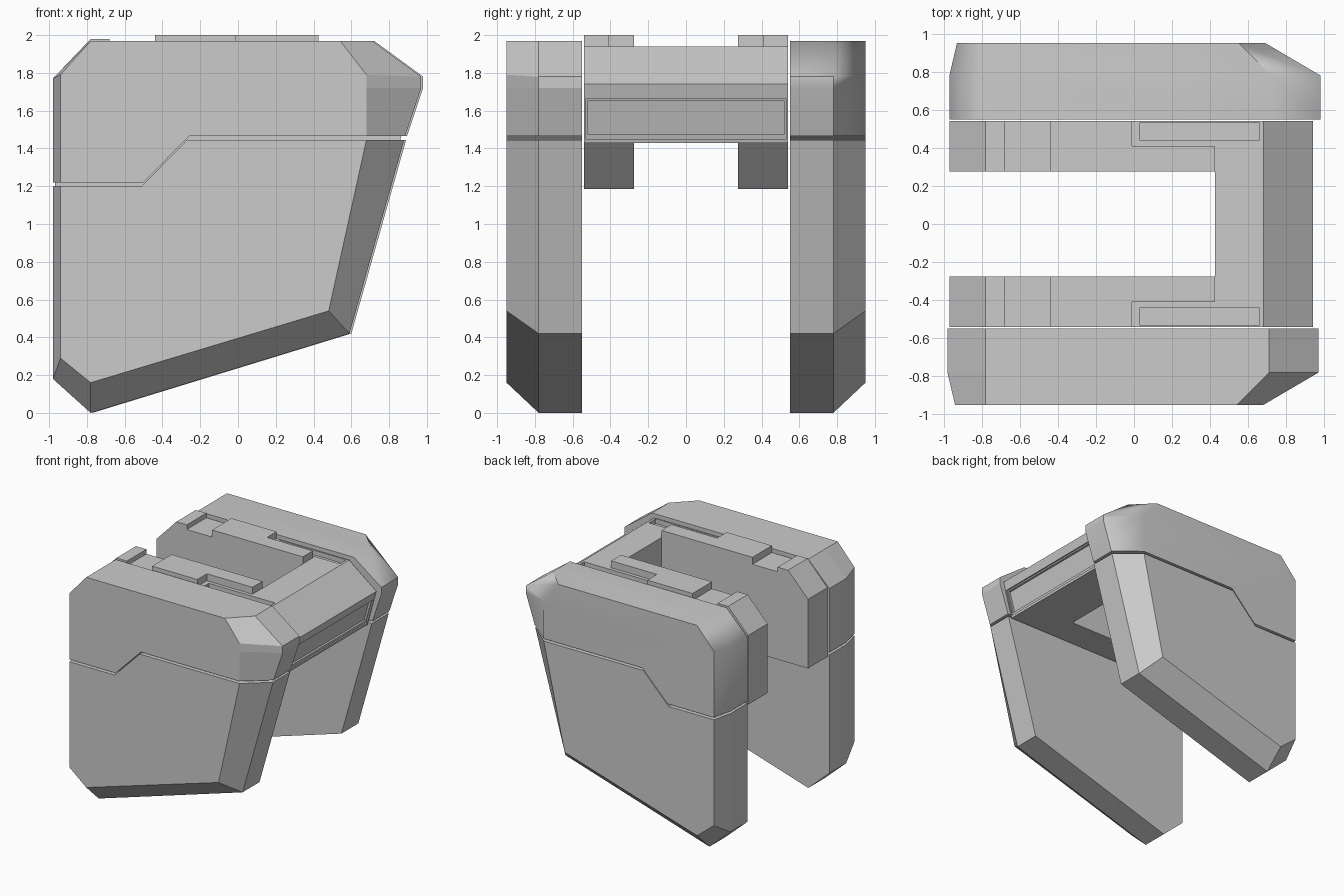
import bpy, bmesh, math

cube = bpy.data.objects.get("Cube")
if cube:
    bpy.data.objects.remove(cube, do_unlink=True)

# Single light grey material
GREY = (0.6, 0.6, 0.6, 1.0)
grey = bpy.data.materials.new("light_grey")
grey.diffuse_color = GREY
grey.use_nodes = True
bsdf = next(n for n in grey.node_tree.nodes if n.type == 'BSDF_PRINCIPLED')
bsdf.inputs["Base Color"].default_value = GREY


def loft(name, sections):
    """Solid through matching (y, [(x, z), ...]) sections."""
    bm = bmesh.new()
    rings = [[bm.verts.new((x, y, z)) for x, z in pts] for y, pts in sections]
    for a, b in zip(rings, rings[1:]):
        for i in range(len(a)):
            j = (i + 1) % len(a)
            bm.faces.new((a[i], a[j], b[j], b[i]))
    bm.faces.new(rings[0])
    bm.faces.new(rings[-1])
    bmesh.ops.recalc_face_normals(bm, faces=bm.faces)
    mesh = bpy.data.meshes.new(name)
    bm.to_mesh(mesh)
    bm.free()
    mesh.materials.append(grey)
    obj = bpy.data.objects.new(name, mesh)
    bpy.context.collection.objects.link(obj)
    return obj


def box(name, x0, x1, y0, y1, z0, z1):
    profile = [(x0, z0), (x1, z0), (x1, z1), (x0, z1)]
    return loft(name, [(y0, profile), (y1, profile)])


def activate(obj):
    bpy.ops.object.select_all(action='DESELECT')
    obj.select_set(True)
    bpy.context.view_layer.objects.active = obj


def cut(obj, cutter):
    mod = obj.modifiers.new("cut", 'BOOLEAN')
    mod.operation = 'DIFFERENCE'
    mod.solver = 'EXACT'
    mod.object = cutter
    activate(obj)
    bpy.ops.object.modifier_apply(modifier=mod.name)
    bpy.data.objects.remove(cutter, do_unlink=True)


# Side plate profiles: full outline, and the narrower outer face
upper_full = [(-0.98, 1.22), (-0.5, 1.22), (-0.26, 1.465), (0.885, 1.465), (0.97, 1.72),
              (0.97, 1.78), (0.71, 1.97), (-0.78, 1.97), (-0.98, 1.77)]
upper_face = [(-0.94, 1.22), (-0.5, 1.22), (-0.26, 1.465), (0.68, 1.465), (0.68, 1.72),
              (0.68, 1.79), (0.54, 1.97), (-0.78, 1.97), (-0.94, 1.79)]
lower_full = [(-0.98, 1.2), (-0.51, 1.2), (-0.27, 1.445), (0.88, 1.445),
              (0.59, 0.42), (-0.78, 0), (-0.98, 0.18)]
lower_face = [(-0.94, 1.2), (-0.51, 1.2), (-0.27, 1.445), (0.68, 1.445),
              (0.48, 0.54), (-0.78, 0.16), (-0.94, 0.29)]

# Upper and lower plates on both sides, split by a stepped seam
for side, sign, shift in (("front", -1, 0), ("back", 1, 0.01)):
    for part, full, face in (("upper", upper_full, upper_face),
                             ("lower", lower_full, lower_face)):
        plate = loft(f"{side}_{part}_plate",
                     [(sign * 0.55, full), (sign * 0.78, full), (sign * 0.95, face)])
        plate.location.x = shift
        if side == "back" and part == "upper":
            activate(plate)
            bpy.ops.object.shade_smooth_by_angle(angle=math.radians(50))
            weighted = plate.modifiers.new("weighted", 'WEIGHTED_NORMAL')
            weighted.keep_sharp = True

# Bridge joining the plates, opened up into a C shape
bridge_profile = [(-0.97, 1.185), (-0.51, 1.185), (-0.27, 1.43), (0.855, 1.43), (0.94, 1.74),
                  (0.68, 1.94), (-0.68, 1.94), (-0.68, 1.98), (-0.78, 1.98), (-0.97, 1.78)]
bridge = loft("bridge", [(-0.54, bridge_profile), (0.54, bridge_profile)])
cut(bridge, box("opening_cutter", -1.5, 0.425, -0.275, 0.275, 1, 2.2))


# Sunken panel in the end of the bridge: a thin rim, then the deeper field
def panel_cutter(half_width, z0, z1, depth):
    def face_x(z):
        return 0.855 + (z - 1.43) * 0.085 / 0.31 - depth
    profile = [(face_x(z0), z0), (1.1, z0), (1.1, z1), (face_x(z1), z1)]
    return loft("panel_cutter", [(-half_width, profile), (half_width, profile)])


cut(bridge, panel_cutter(0.53, 1.45, 1.665, 0.012))
cut(bridge, panel_cutter(0.52, 1.475, 1.655, 0.03))

# Slots and raised stepped blocks on top of each arm
for side, s in (("front", -1), ("back", 1)):
    y0, y1 = sorted((s * 0.44, s * 0.53))
    cut(bridge, box("slot_cutter", 0.03, 0.66, y0, y1, 1.9, 2.1))
    block = loft(f"{side}_raised_block",
                 [(s * 0.275, [(-0.44, 1.935), (0.425, 1.935), (0.425, 2), (-0.44, 2)]),
                  (s * 0.54, [(-0.44, 1.935), (0.425, 1.935), (0.425, 2), (-0.44, 2)])])
    y0, y1 = sorted((s * 0.41, s * 0.6))
    cut(block, box("step_cutter", -0.01, 0.6, y0, y1, 1.8, 2.2))

bpy.ops.object.select_all(action='DESELECT')
